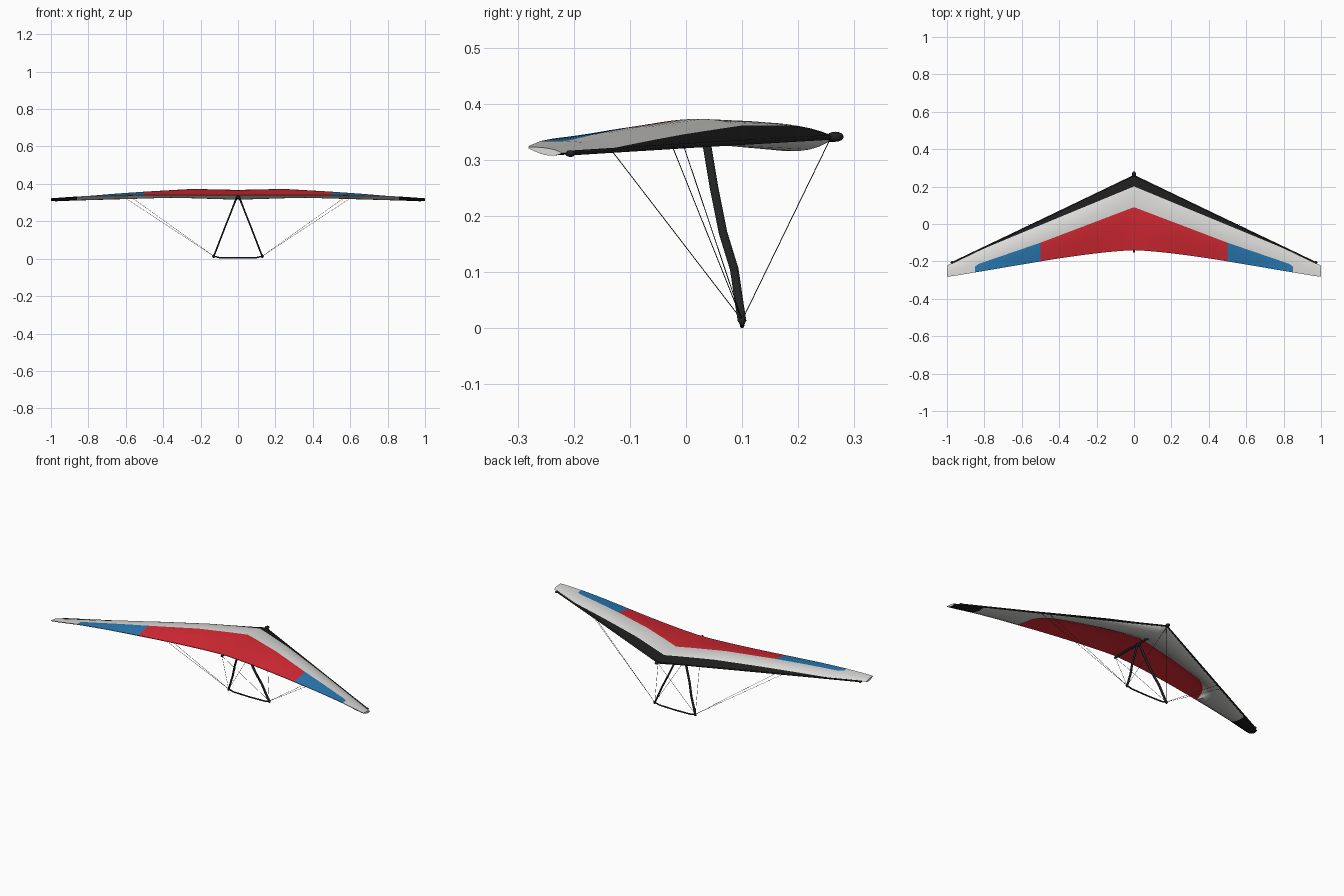
import bpy, bmesh, math
from mathutils import Vector

if "Cube" in bpy.data.objects:
    bpy.data.objects.remove(bpy.data.objects["Cube"])


def material(name, rgb):
    m = bpy.data.materials.new(name)
    m.diffuse_color = (*rgb, 1)
    m.use_nodes = True
    m.node_tree.nodes["Principled BSDF"].inputs["Base Color"].default_value = m.diffuse_color
    return m


WHITE = material("pale grey sailcloth", (0.71, 0.705, 0.69))
RED = material("red sailcloth", (0.66, 0.022, 0.033))
BLUE = material("blue sailcloth", (0.022, 0.19, 0.44))
BLACK = material("black sailcloth", (0.012, 0.012, 0.012))
TUBE = material("dark tubing", (0.015, 0.016, 0.016))
WIRE = material("wire grey", (0.03, 0.03, 0.03))


def lerp(a, b, f):
    return a + (b - a) * f


def track(points, t):
    """Piecewise linear value along (t, value) pairs."""
    for (a, va), (b, vb) in zip(points, points[1:]):
        if t <= b:
            return lerp(va, vb, (t - a) / (b - a))
    return points[-1][1]


def finish(name, bm, mats, angle=40):
    bmesh.ops.recalc_face_normals(bm, faces=bm.faces)
    me = bpy.data.meshes.new(name)
    bm.to_mesh(me)
    bm.free()
    ob = bpy.data.objects.new(name, me)
    bpy.context.collection.objects.link(ob)
    for m in mats:
        me.materials.append(m)
    bpy.ops.object.select_all(action='DESELECT')
    ob.select_set(True)
    bpy.context.view_layer.objects.active = ob
    bpy.ops.object.shade_smooth_by_angle(angle=math.radians(angle))
    return ob


# ---- wing plan: everything depends on t, the distance from the centre line
def lead_y(t):
    return track([(0, 0.262), (0.96, -0.203), (1, -0.222)], t)


def trail_y(t):
    return -0.14 - 0.06 * (t / 0.5) ** 1.4 if t < 0.5 else track([(0.5, -0.2), (0.97, -0.279), (1, -0.281)], t)


def lead_z(t):
    return 0.34 - 0.028 * t


def trail_z(t):
    return track([(0, 0.341), (0.5, 0.340), (0.7, 0.3385), (0.85, 0.3335), (1, 0.323)], t)


def top_z(t, y):
    u = min(max((lead_y(t) - y) / (lead_y(t) - trail_y(t)), 0), 1)
    h = track([(0, 0.027), (0.08, 0.031), (0.25, 0.037), (0.5, 0.027), (0.65, 0.019), (0.8, 0.009), (1, 0.004)], t)
    return lerp(lead_z(t), trail_z(t), u) + h * math.sin(math.pi * u ** 0.7)


def band_y(t):
    return lead_y(t) - max(0.003, 0.061 * (1 - t / 0.86))


def panel_y(t):
    return track([(0, 0.09), (0.5, -0.10), (0.83, -0.213), (0.85, -0.228), (1, -0.272)], t)


def pocket_y(t):
    """Rear edge of the lower skin."""
    f = 0 if t < 0.48 else 1 if t >= 0.59 else 1 - math.sqrt(1 - ((t - 0.48) / 0.11) ** 2)
    return lerp(0.05 - 0.25 * t, trail_y(t) + 0.004, f)


N_BAND, N_WHITE, N_PANEL, N_REAR, N_POCKET = 5, 6, 8, 6, 9


def section(x):
    t = abs(x)
    le, te, pk = lead_y(t), trail_y(t), pocket_y(t)
    pts = []
    # upper skin, leading edge to trailing edge
    for a, b, n in ((le, band_y(t), N_BAND), (band_y(t), panel_y(t), N_WHITE), (panel_y(t), te, N_PANEL)):
        for i in range(n):
            f = i / n
            y = lerp(a, b, f * f if n == N_BAND else f)
            pts.append((x, y, top_z(t, y)))
    pts.append((x, te, top_z(t, te)))
    # lower skin, trailing edge back to leading edge
    for i in range(N_REAR):
        y = lerp(te, pk, i / N_REAR)
        pts.append((x, y, top_z(t, y) - 0.003))
    zp = top_z(t, pk) - 0.004
    depth = 0.005 + 0.021 * max(0, 1 - t / 0.35)
    for i in range(N_POCKET):
        v = (1 - i / N_POCKET) ** 1.5
        z = lerp(lead_z(t), zp, v ** 3) - depth * math.sin(math.pi * v ** 0.7)
        y = lerp(le, pk, v)
        pts.append((x, y, min(z, top_z(t, y) - 0.002)))
    return pts


half = [0.03, 0.08, 0.14, 0.2, 0.25, 0.3, 0.36, 0.42, 0.48, 0.5, 0.53, 0.555, 0.57, 0.58, 0.587, 0.59,
        0.64, 0.68, 0.74, 0.8, 0.83, 0.85, 0.86, 0.9, 0.94, 0.96, 0.98, 1.0]
stations = [-s for s in reversed(half)] + [0] + half


def sail_colour(t, row):
    """0 white, 1 red, 2 blue, 3 black"""
    panel = 1 if t < 0.5 else 2 if t < 0.85 else 0
    n1, n2, n3 = N_BAND, N_BAND + N_WHITE, N_BAND + N_WHITE + N_PANEL
    if row < n1:
        return 3 if t < 0.96 else 0
    if row < n2:
        return 0
    if row < n3:
        return panel
    if t > 0.86:
        return 3
    if row <= n3 + N_REAR:
        return 1 if t < 0.59 else 0
    return 0


# ---- sail
bm = bmesh.new()
rings = [[bm.verts.new(p) for p in section(x)] for x in stations]
n = len(rings[0])
for k, (a, b) in enumerate(zip(rings, rings[1:])):
    t = abs(stations[k] + stations[k + 1]) / 2
    for r in range(n):
        f = bm.faces.new((a[r], a[(r + 1) % n], b[(r + 1) % n], b[r]))
        f.material_index = sail_colour(t, r)
for end in (rings[0], rings[-1]):
    bm.faces.new(end)
finish("sail", bm, [WHITE, RED, BLUE, BLACK], 50)


def tube(name, points, r, mat, sides=10, wide=1.0):
    """Round bar along points; wide stretches the section along y."""
    bm = bmesh.new()
    pts = [Vector(p) for p in points]
    rows = []
    for i, p in enumerate(pts):
        d = (pts[min(i + 1, len(pts) - 1)] - pts[max(i - 1, 0)]).normalized()
        ref = Vector((0, 1, 0)) if abs(d.y) < 0.85 else Vector((0, 0, 1))
        u = (ref - d * ref.dot(d)).normalized()
        w = d.cross(u)
        rows.append([bm.verts.new(p + u * (math.cos(a) * r * wide) + w * (math.sin(a) * r))
                     for a in (2 * math.pi * j / sides for j in range(sides))])
    for a, b in zip(rows, rows[1:]):
        for j in range(sides):
            bm.faces.new((a[j], a[(j + 1) % sides], b[(j + 1) % sides], b[j]))
    bm.faces.new(rows[0])
    bm.faces.new(rows[-1])
    return finish(name, bm, [mat])


def ball(name, loc, size, mat):
    bm = bmesh.new()
    bmesh.ops.create_uvsphere(bm, u_segments=14, v_segments=8, radius=1)
    for v in bm.verts:
        v.co = Vector(loc) + Vector([c * s for c, s in zip(v.co, size)])
    return finish(name, bm, [mat], 60)


# ---- keel and nose
tube("keel", [(0, 0.265, 0.338), (0, 0.1, 0.335), (0, -0.152, 0.335)], 0.006, TUBE)
ball("nose_cap", (0, 0.266, 0.341), (0.011, 0.015, 0.009), TUBE)

# ---- control bar
tube("base_bar", [(-0.13, 0.1, 0.014), (-0.1, 0.1, 0.006), (0, 0.1, 0.004),
                  (0.1, 0.1, 0.006), (0.13, 0.1, 0.014)], 0.004, TUBE)
ball("control_bar_apex", (0, 0.037, 0.329), (0.014, 0.01, 0.01), TUBE)

for s, side in ((-1, "left"), (1, "right")):
    tube(side + "_leading_edge_tube", [(0, 0.258, 0.34), (s * 0.5, 0.018, 0.326), (s * 0.972, -0.207, 0.312)],
         0.0045, TUBE)
    ball(side + "_leading_edge_end", (s * 0.972, -0.206, 0.311), (0.008, 0.009, 0.006), TUBE)
    tube(side + "_upright", [(s * 0.008, 0.037, 0.328), (s * 0.037, 0.05, 0.25), (s * 0.069, 0.066, 0.17),
                             (s * 0.094, 0.086, 0.105), (s * 0.115, 0.094, 0.05), (s * 0.13, 0.1, 0.012)],
         0.0045, TUBE, wide=1.7)
    ball(side + "_bar_corner", (s * 0.13, 0.1, 0.013), (0.008, 0.006, 0.009), TUBE)
    # rigging wires from the bar corner
    corner = (s * 0.13, 0.1, 0.014)
    for label, end in (("front", (0, 0.255, 0.333)), ("rear", (0, -0.146, 0.334)),
                       ("side_outer", (s * 0.6, -0.024, 0.323)), ("side_inner", (s * 0.565, -0.004, 0.324))):
        tube(side + "_" + label + "_wire", [corner, end], 0.0008, WIRE, 6)
